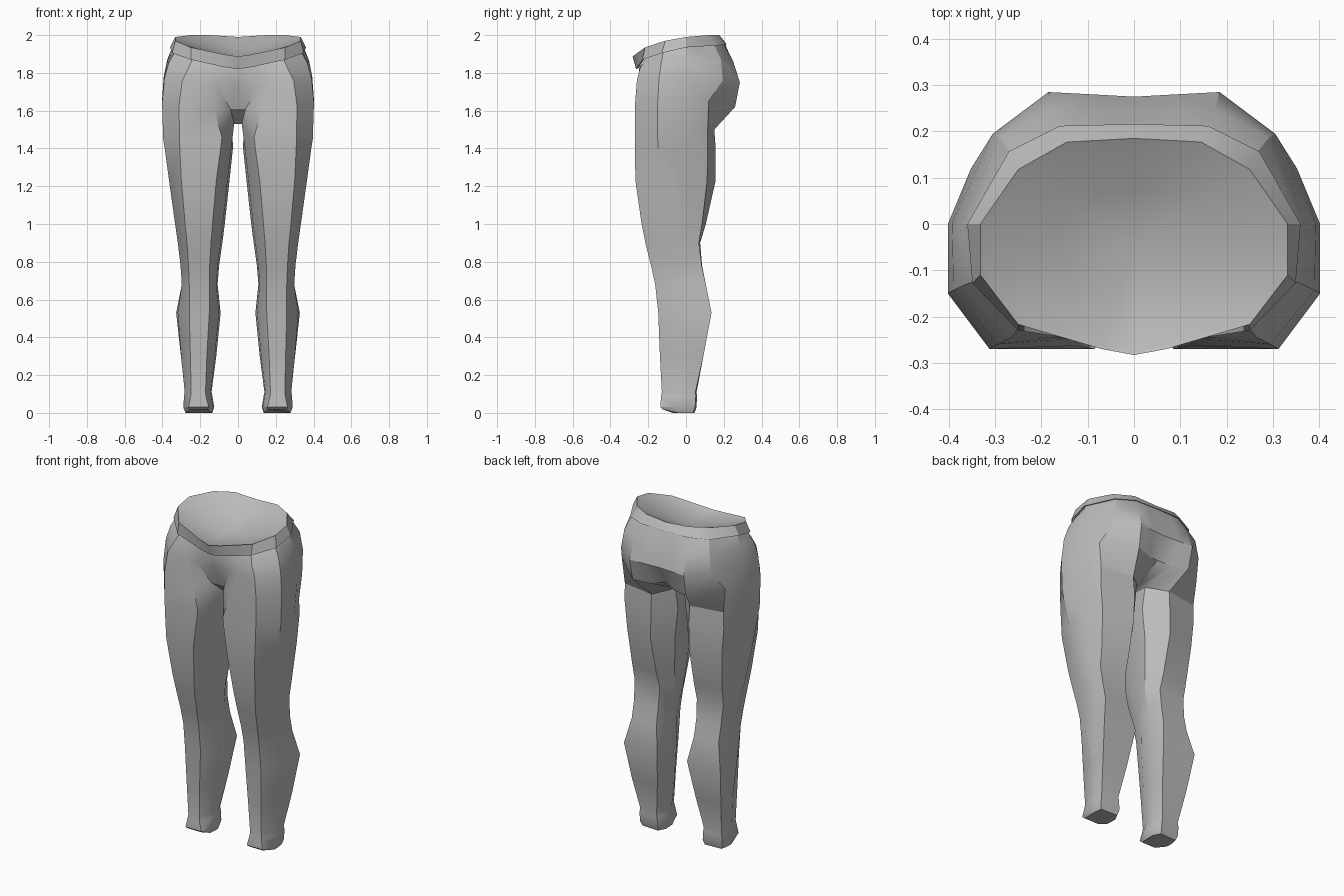
import bpy, bmesh, math
from mathutils import Vector

grey = bpy.data.materials.new("plain grey fabric")
grey.diffuse_color = (0.5, 0.5, 0.5, 1)


def loft(bm, a, b, closed):
    """Quad strip between two rows of vertices."""
    n = len(a)
    for j in range(n if closed else n - 1):
        k = (j + 1) % n
        bm.faces.new((a[j], a[k], b[k], b[j]))


def finish(name, bm):
    """Mirror the half across x = 0 and make a shaded object."""
    geom = bm.verts[:] + bm.edges[:] + bm.faces[:]
    bmesh.ops.mirror(bm, geom=geom, axis='X', merge_dist=0.0005)
    bmesh.ops.remove_doubles(bm, verts=bm.verts[:], dist=0.0005)
    bmesh.ops.recalc_face_normals(bm, faces=bm.faces[:])
    mesh = bpy.data.meshes.new(name)
    bm.to_mesh(mesh)
    bm.free()
    mesh.materials.append(grey)
    obj = bpy.data.objects.new(name, mesh)
    bpy.context.collection.objects.link(obj)
    bpy.ops.object.select_all(action='DESELECT')
    obj.select_set(True)
    bpy.context.view_layer.objects.active = obj
    bpy.ops.object.shade_smooth_by_angle(angle=math.radians(30))


def shrink(row, s, dz=0.0):
    return [(x * s, (y + 0.04) * s - 0.04, z + dz) for x, y, z in row]


# Waistband rows, from front centre round the side to back centre
band_low = [(0, -.264, 1.82), (.08, -.256, 1.832), (.25, -.23, 1.87), (.349, -.128, 1.905),
            (.36, 0, 1.935), (.27, .157, 1.945), (.16, .212, 1.95), (0, .216, 1.95)]
band_top = [(0, -.283, 1.887), (.07, -.27, 1.897), (.25, -.217, 1.935), (.332, -.11, 1.97),
            (.332, 0, 1.99), (.25, .118, 2.0), (.145, .177, 2.0), (0, .185, 1.99)]

# Waist to hip rows, front centre to back centre
waist_rows = [
    [(0, -.248, 1.825), (.06, -.243, 1.835), (.15, -.228, 1.85), (.24, -.216, 1.875),
     (.335, -.12, 1.91), (.346, 0, 1.94), (.26, .148, 1.95), (.155, .2, 1.955),
     (.08, .204, 1.955), (0, .206, 1.955)],
    [(0, -.247, 1.79), (.09, -.243, 1.79), (.18, -.245, 1.8), (.265, -.245, 1.82),
     (.368, -.132, 1.85), (.375, 0, 1.87), (.29, .185, 1.87), (.175, .25, 1.86),
     (.09, .25, 1.86), (0, .247, 1.86)],
]
# Hip to crotch rows
hip_rows = [
    [(0, -.235, 1.74), (.12, -.24, 1.74), (.17, -.25, 1.74), (.295, -.26, 1.76),
     (.39, -.143, 1.77), (.393, 0, 1.78), (.305, .195, 1.76), (.185, .285, 1.75),
     (.09, .28, 1.75), (0, .275, 1.75)],
    [(0, -.19, 1.61), (.04, -.195, 1.61), (.125, -.263, 1.6), (.312, -.27, 1.63),
     (.402, -.15, 1.64), (.402, 0, 1.66), (.352, .12, 1.65), (.18, .26, 1.62),
     (.08, .23, 1.61), (0, .2, 1.63)],
    [(0, -.1, 1.53), (.02, -.1, 1.53), (.085, -.27, 1.46), (.31, -.27, 1.46),
     (.396, -.15, 1.45), (.39, -.01, 1.47), (.335, .115, 1.5), (.13, .15, 1.5),
     (.03, .06, 1.53), (0, .05, 1.54)],
]

# Leg sections: z, inner x, front inner x, front outer x, outer x,
# front y, outer y, back y, back outer y, back corner inset
leg_rows = [
    (1.40, .027, .092, .308, .388, -.270, -.147, .157, .115, .28),
    (1.23, .045, .115, .300, .365, -.268, -.130, .157, .112, .27),
    (1.00, .070, .135, .280, .335, -.235, -.100, .105, .085, .22),
    (0.90, .083, .143, .270, .323, -.215, -.080, .075, .068, .18),
    (0.78, .100, .150, .262, .310, -.185, -.050, .085, .083, .14),
    (0.68, .108, .152, .258, .305, -.163, -.045, .105, .105, .10),
    (0.53, .092, .152, .258, .332, -.147, -.040, .135, .135, .04),
    (0.30, .115, .165, .252, .310, -.138, -.022, .092, .092, .08),
    (0.11, .140, .172, .248, .286, -.128, -.040, .056, .050, .14),
    (0.09, .136, .170, .250, .290, -.132, -.040, .058, .052, .14),
    (0.03, .126, .155, .262, .293, -.136, -.045, .056, .048, .16),
]


def leg_ring(z, xi, xfi, xfo, xo, yf, yo, yb, yob, t):
    c = (yf + yb) / 2
    w = xo - xi
    side = xo - max(0, .25 - t) * .25 * w
    return [(xi + .15 * (xfi - xi), yf + .65 * (c - yf), z), (xfi, yf, z), (xfo, yf, z),
            (side, yo, z), ((side + xo) / 2 - .02 * w, yo + .5 * (yob - yo), z),
            (xo - .5 * t * w, yob, z), (xi + t * w, yb, z),
            (xi, c + .45 * (yb - c), z)]


# Leggings: hips and legs in one skin
bm = bmesh.new()
hips = [[bm.verts.new(p) for p in row] for row in waist_rows + hip_rows]
for a, b in zip(hips, hips[1:]):
    loft(bm, a, b, False)
last = hips[-1]
# Crotch strip between the legs
bm.faces.new((last[0], last[1], last[8], last[9]))
prev = last[1:9]
for row in leg_rows:
    ring = [bm.verts.new(p) for p in leg_ring(*row)]
    loft(bm, prev, ring, True)
    prev = ring
# Rounded closed sole
sole = [bm.verts.new((.205 + (v.co.x - .205) * .87, -.03 + (v.co.y + .03) * .87,
                      0.0 if v.co.y > -.1 else .018)) for v in prev]
loft(bm, prev, sole, True)
bm.faces.new(sole)
finish("leggings", bm)

# Waistband with a thin rim and sunken inner panel
bm = bmesh.new()
rows = [shrink(band_low, 0.94, 0.006), band_low, band_top, shrink(band_top, 0.96, -.006)]
rings = [[bm.verts.new(p) for p in row] for row in rows]
for a, b in zip(rings, rings[1:]):
    loft(bm, a, b, False)
# Inner panel dips toward the middle
inner = rings[-1]
mid = Vector((0, -.04, 1.90))
dip = []
for v in inner:
    p = v.co.lerp(mid, 0.5)
    p.z -= 0.012
    dip.append(bm.verts.new(p))
loft(bm, inner, dip, False)
centre = bm.verts.new((0, -.04, 1.88))
for a, b in zip(dip, dip[1:]):
    bm.faces.new((a, b, centre))
finish("waistband", bm)
